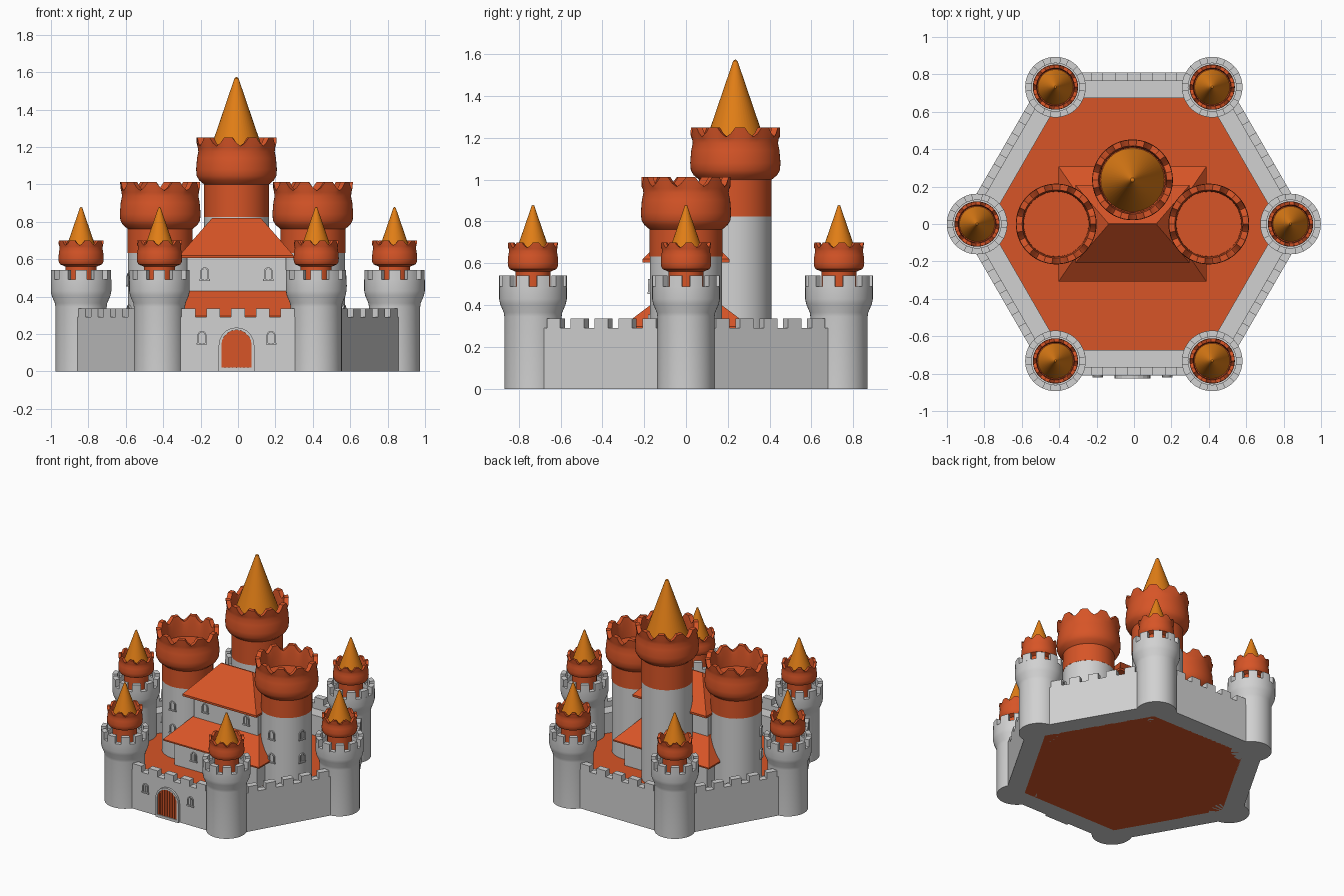
import bpy, bmesh, math
from mathutils import Matrix

if "Cube" in bpy.data.objects:
    bpy.data.objects.remove(bpy.data.objects["Cube"])

def material(name, rgb):
    m = bpy.data.materials.new(name)
    m.diffuse_color = (*rgb, 1)
    m.use_nodes = True
    m.node_tree.nodes["Principled BSDF"].inputs["Base Color"].default_value = m.diffuse_color
    return m

STONE = material("light_stone", (0.64, 0.64, 0.64))
ORANGE = material("orange_brick", (0.68, 0.09, 0.02))
GOLD = material("golden_spire", (0.76, 0.21, 0.008))
CX = -0.008          # the keep sits slightly left of centre

def finish(bm, name, mat, smooth=True):
    bmesh.ops.remove_doubles(bm, verts=bm.verts, dist=1e-5)
    bmesh.ops.recalc_face_normals(bm, faces=bm.faces)
    me = bpy.data.meshes.new(name)
    bm.to_mesh(me)
    bm.free()
    me.materials.append(mat)
    ob = bpy.data.objects.new(name, me)
    bpy.context.collection.objects.link(ob)
    if smooth:
        bpy.ops.object.select_all(action='DESELECT')
        ob.select_set(True)
        bpy.context.view_layer.objects.active = ob
        bpy.ops.object.shade_smooth_by_angle(angle=math.radians(35))
    return ob

def spin(bm, prof, n, c=(0, 0), a0=0.0, a1=math.tau, closed=False, notch=None):
    """Lathe (r, z[, weight]) points; the weight lowers a point by the notch pattern."""
    full = abs(a1 - a0 - math.tau) < 1e-6
    rows = []
    for i in range(n if full else n + 1):
        a = a0 + (a1 - a0) * i / n
        drop = notch[i % len(notch)] if notch else 0
        rows.append([bm.verts.new((c[0] + p[0] * math.cos(a), c[1] + p[0] * math.sin(a),
                                   p[1] - (p[2] * drop if len(p) > 2 else 0))) for p in prof])
    m = len(prof)
    for i in range(n):
        r0, r1 = rows[i], rows[(i + 1) % len(rows)]
        for j in range(m if closed else m - 1):
            k = (j + 1) % m
            bm.faces.new((r0[j], r1[j], r1[k], r0[k]))
    if closed and not full:
        bm.faces.new(rows[0])
        bm.faces.new(rows[-1])

def frustum(bm, z0, z1, base, top, mat=Matrix.Identity(4)):
    """Box whose bottom and top have their own half sizes."""
    for v in bmesh.ops.create_cube(bm, size=2)["verts"]:
        h = top if v.co.z > 0 else base
        v.co = mat @ type(v.co)((v.co.x * h[0], v.co.y * h[1], z1 if v.co.z > 0 else z0))

def arch(w, h, z0=0.0, n=10):
    pts = [(-w, z0)]
    pts += [(-w * math.cos(math.pi * i / n), h - w + w * math.sin(math.pi * i / n)) for i in range(n + 1)]
    return pts + [(w, z0)]

def arch_frame(bm, w, h, t, d, mat):
    """Raised arched surround whose front looks along local -y."""
    out, inn = arch(w, h), arch(w - t, h - t)
    rings = [[bm.verts.new(mat @ Matrix.Translation((x, y, z)).translation) for x, z in pts]
             for pts, y in ((out, 0.02), (out, -d), (inn, -d), (inn, 0.02))]
    for a, b in zip(rings, rings[1:]):
        for i in range(len(out) - 1):
            bm.faces.new((a[i], a[i + 1], b[i + 1], b[i]))
    for i in (0, -1):
        bm.faces.new([r[i] for r in rings])

def brick_head(bm, c, top, s, neck, start, n):
    """Orange bowl-shaped tower head with a scalloped rim."""
    p = [(neck, start), (neck, top - .25 * s), (.2 * s, top - .228 * s), (.213 * s, top - .205 * s),
         (.216 * s, top - .17 * s), (.211 * s, top - .11 * s), (.204 * s, top - .075 * s),
         (.207 * s, top - .055 * s), (.214 * s, top, 1), (.182 * s, top, 1),
         (.175 * s, top - .06 * s), (.173 * s, top - .15 * s), (0, top - .15 * s)]
    d = .045 * s
    spin(bm, p, n * 6, c, notch=[0, 0, 0, .65 * d, d, .65 * d])

def spire(bm, c, r, z0, tip):
    h = tip - z0
    spin(bm, [(r, z0), (r * .095, tip - .05 * h), (r * .065, tip - .017 * h), (0, tip)], 48, c)

# curtain wall: hexagonal ring with walkway and parapet
K = 1 / math.cos(math.pi / 6)
bm = bmesh.new()
spin(bm, [(.81 * K, 0), (.81 * K, .29), (.765 * K, .29), (.765 * K, .25), (.675 * K, .25), (.675 * K, 0)],
     6, closed=True)
finish(bm, "curtain_wall", STONE, False)

bm = bmesh.new()
for side in range(6):
    rot = Matrix.Rotation(math.radians(60 * side), 4, 'Z')
    for i in range(-2, 3):
        frustum(bm, .285, .335, (.037, .0225), (.037, .0225),
                rot @ Matrix.Translation((i * .132, -.7875, 0)))
finish(bm, "wall_merlons", STONE, False)

# courtyard floor
bm = bmesh.new()
spin(bm, [(0, 0), (.68 * K, 0), (.68 * K, .1), (0, .1)], 6)
finish(bm, "courtyard_floor", ORANGE, False)

# six corner towers with brick turrets and spires
stone, merl, heads, cones = (bmesh.new() for _ in range(4))
for k in range(6):
    a = math.radians(60 * k)
    c = (.838 * math.cos(a) - .001, .845 * math.sin(a))
    spin(stone, [(0, 0), (.137, 0), (.137, .345), (.14, .365), (.157, .405), (.162, .43), (.162, .49),
                 (.128, .49), (.128, .46), (0, .46)], 48, c)
    for i in range(10):
        m0 = math.tau * i / 10 + math.pi / 2
        spin(merl, [(.162, .485), (.162, .542), (.128, .542), (.128, .485)], 4, c,
             m0 - .19, m0 + .19, closed=True)
    brick_head(heads, c, .70, .56, .083, .45, 9)
    spire(cones, c, .094, .62, .88)
finish(stone, "corner_towers", STONE)
finish(merl, "corner_tower_merlons", STONE)
finish(heads, "corner_turrets", ORANGE)
finish(cones, "corner_spires", GOLD)

# keep towers: two side towers and the tall rear one
body, heads = bmesh.new(), bmesh.new()
for c, split, top in (((CX - .408, 0), .632, 1.012), ((CX + .408, 0), .632, 1.012), ((CX, .236), .825, 1.25)):
    spin(body, [(.173, .05), (.173, split), (0, split)], 64, c)
    brick_head(heads, c, top, 1, .174, split, 10)
finish(body, "keep_towers", STONE)
finish(heads, "keep_tower_heads", ORANGE)
bm = bmesh.new()
spire(bm, (CX, .236), .17, 1.10, 1.575)
finish(bm, "main_spire", GOLD)

# keep hall: two storeys, each under a hipped roof
T = Matrix.Translation((CX, 0, 0))
bm = bmesh.new()
frustum(bm, .05, .31, (.34, .25), (.34, .25), T)
frustum(bm, .3, .63, (.265, .13), (.265, .13), T)
finish(bm, "keep_hall", STONE, False)
bm = bmesh.new()
frustum(bm, .287, .297, (.395, .307), (.395, .307), T)
frustum(bm, .297, .437, (.395, .307), (.268, .122), T)
finish(bm, "lower_roof", ORANGE, False)
bm = bmesh.new()
frustum(bm, .605, .62, (.305, .208), (.305, .208), T)
frustum(bm, .62, .82, (.305, .208), (.13, .004), T)
finish(bm, "upper_roof", ORANGE, False)

# gate: stone surround, arched door and vertical slats
G = Matrix.Translation((CX, -.81, 0))
bm = bmesh.new()
arch_frame(bm, .095, .235, .014, .016, G)
frustum(bm, 0, .02, (.095, .016), (.095, .016), G)
finish(bm, "gate_surround", STONE, False)
bm = bmesh.new()
bm.faces.new([bm.verts.new((CX + x, -.813, z)) for x, z in arch(.082, .222, .01)])
for i in range(8):
    x = (i - 3.5) * .0203
    zt = .139 + math.sqrt(.081 ** 2 - x * x)
    frustum(bm, .015, zt, (.008, .005), (.008, .005), G @ Matrix.Translation((x, -.005, 0)))
finish(bm, "gate_door", ORANGE, False)

# arched windows on wall, hall and side towers
bm = bmesh.new()
spots = [(CX + s * .185, -.81, .15, 0) for s in (-1, 1)]
spots += [(CX + s * .17, -.13, .49, 0) for s in (-1, 1)]
spots += [(CX + s * .18, -.25, .17, 0) for s in (-1, 1)]
for s in (-1, 1):
    for turn in (0, 72):
        a = math.radians(-90 + s * turn)
        for z in (.29, .46):
            spots.append((CX + s * .408 + .172 * math.cos(a), .172 * math.sin(a), z, s * turn))
for x, y, z, turn in spots:
    M = Matrix.Translation((x, y, z)) @ Matrix.Rotation(math.radians(turn), 4, 'Z')
    arch_frame(bm, .024, .066, .008, .009, M)
    frustum(bm, 0, .06, (.003, .005), (.003, .005), M)
    frustum(bm, -.006, .003, (.028, .011), (.028, .011), M)
finish(bm, "windows", STONE, False)
